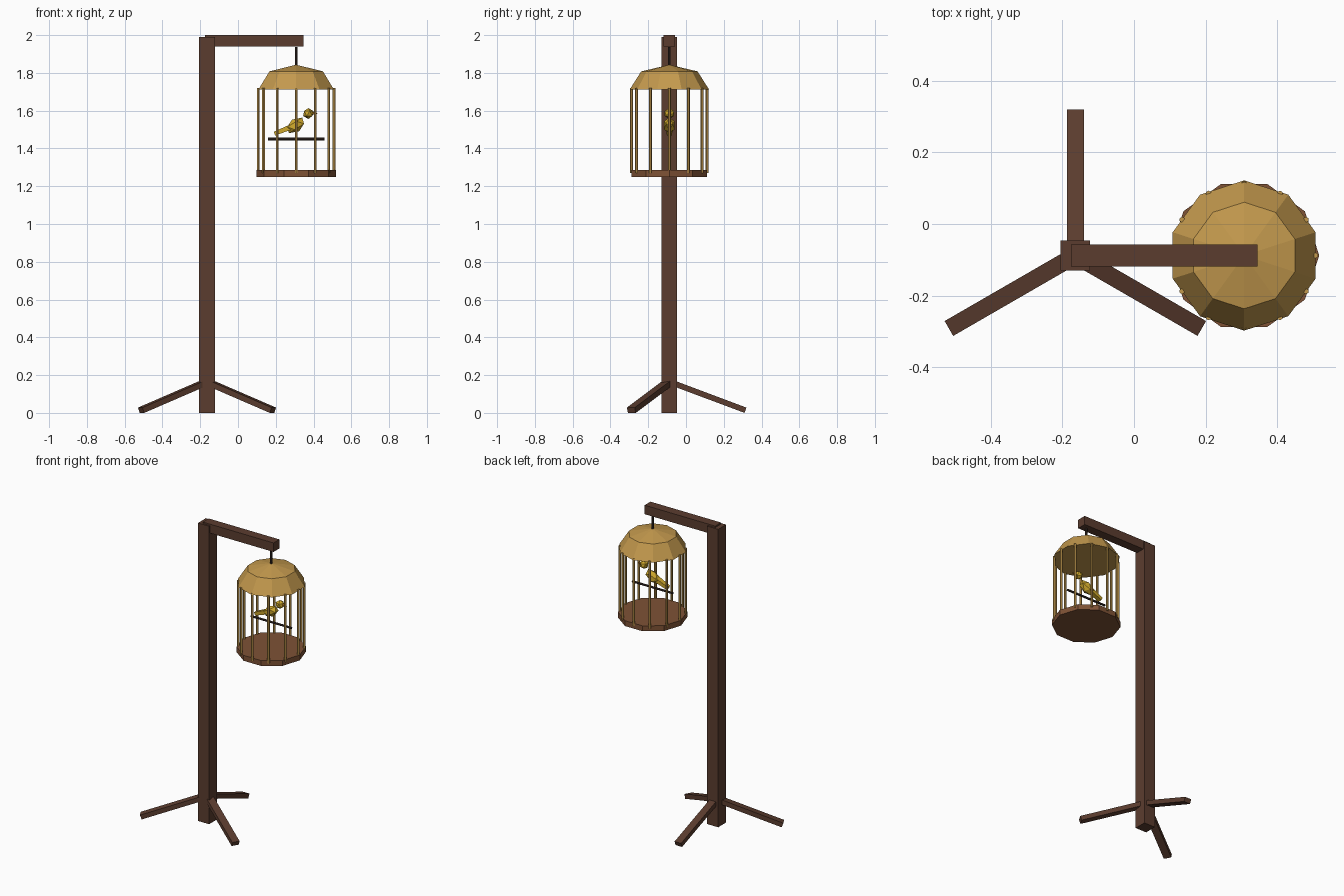
import bpy, bmesh
from math import radians, cos, sin, pi
from mathutils import Matrix, Vector

cube = bpy.data.objects.get("Cube")
if cube:
    bpy.data.objects.remove(cube, do_unlink=True)


def material(name, rgb):
    m = bpy.data.materials.new(name)
    m.use_nodes = True
    m.diffuse_color = (*rgb, 1)
    m.node_tree.nodes["Principled BSDF"].inputs["Base Color"].default_value = (*rgb, 1)
    return m


dark_wood = material("dark wood", (0.105, 0.046, 0.028))
warm_wood = material("warm wood", (0.21, 0.085, 0.036))
brass = material("brass", (0.55, 0.32, 0.075))
iron = material("dark iron", (0.04, 0.025, 0.02))
yellow = material("bird yellow", (0.62, 0.39, 0.025))
orange = material("beak orange", (0.55, 0.22, 0.02))


def finish(name, bm, mat):
    bmesh.ops.recalc_face_normals(bm, faces=bm.faces)
    me = bpy.data.meshes.new(name)
    bm.to_mesh(me)
    bm.free()
    me.materials.append(mat)
    ob = bpy.data.objects.new(name, me)
    bpy.context.collection.objects.link(ob)
    return ob


def box(name, size, matrix, mat, taper=1.0):
    """Box whose -x end can be widened or narrowed."""
    bm = bmesh.new()
    bmesh.ops.create_cube(bm, size=1)
    for v in bm.verts:
        if v.co.x < 0:
            v.co.yz *= taper
    bmesh.ops.transform(bm, matrix=matrix @ Matrix.Diagonal((*size, 1)), verts=bm.verts)
    return finish(name, bm, mat)


def rod(name, start, end, r1, mat, sides=8, r2=None):
    """Cylinder or cone between two points."""
    a, b = Vector(start), Vector(end)
    turn = (b - a).to_track_quat('Z', 'Y').to_matrix().to_4x4()
    bm = bmesh.new()
    bmesh.ops.create_cone(bm, cap_ends=True, segments=sides, radius1=r1,
                          radius2=r1 if r2 is None else r2, depth=(b - a).length,
                          matrix=Matrix.Translation((a + b) / 2) @ turn)
    return finish(name, bm, mat)


def ball(name, centre, scale, tilt, mat):
    bm = bmesh.new()
    bmesh.ops.create_icosphere(bm, subdivisions=1, radius=1)
    bmesh.ops.transform(bm, verts=bm.verts, matrix=Matrix.Translation(centre)
                        @ Matrix.Rotation(radians(-tilt), 4, 'Y')
                        @ Matrix.Diagonal((*scale, 1)))
    return finish(name, bm, mat)


def lathe(name, profile, sides, phase, centre, mat):
    """Closed solid from (radius, height) rings; zero radius makes a point."""
    bm = bmesh.new()
    rings = []
    for r, z in profile:
        n = sides if r else 1
        rings.append([bm.verts.new((centre[0] + r * cos(phase + 2 * pi * i / sides),
                                    centre[1] + r * sin(phase + 2 * pi * i / sides), z))
                      for i in range(n)])
    for low, high in zip(rings, rings[1:]):
        for i in range(sides):
            j = (i + 1) % sides
            top = [high[j], high[i]] if len(high) > 1 else high
            bm.faces.new([low[i], low[j]] + top)
    for ring in (rings[0], rings[-1]):
        if len(ring) > 1:
            bm.faces.new(ring)
    return finish(name, bm, mat)


PX, PY = -0.164, -0.088     # post axis
CX = 0.308                  # cage axis, same y as the post
T = Matrix.Translation

# Stand: post, arm and three splayed legs
box("post", (0.083, 0.083, 1.99), T((PX, PY, 0.995)), dark_wood)
box("arm", (0.522, 0.062, 0.06), T((0.085, PY, 1.97)), dark_wood)
reach, drop = 0.403, 0.151
slope = Vector((reach, 0, -drop))
for name, angle in (("back_leg", 90), ("right_leg", 210), ("left_leg", 330)):
    place = (T((PX, PY, 0)) @ Matrix.Rotation(radians(angle), 4, 'Z')
             @ T((reach / 2, 0, 0.014 + drop / 2))
             @ Matrix.Rotation(slope.angle(Vector((1, 0, 0))), 4, 'Y'))
    box(name, (slope.length, 0.048, 0.03), place, dark_wood)

# Cage: hanger, dome, floor, bars and perch
rod("hanger", (CX, PY, 1.83), (CX, PY, 1.938), 0.007, iron)
lathe("cage_dome", [(0.21, 1.712), (0.149, 1.808), (0, 1.843)], 10, radians(18),
      (CX, PY), brass)
lathe("cage_floor", [(0.21, 1.25), (0.21, 1.286)], 10, 0, (CX, PY), warm_wood)
for i in range(12):
    a = 2 * pi * i / 12
    x, y = CX + 0.2 * cos(a), PY + 0.2 * sin(a)
    rod(f"cage_bar_{i + 1}", (x, y, 1.27), (x, y, 1.72), 0.008, brass, 6)
rod("perch", (CX - 0.15, PY, 1.45), (CX + 0.15, PY, 1.45), 0.007, iron)

# Bird facing +x
ball("bird_body", (0.305, PY, 1.522), (0.058, 0.033, 0.036), 32, yellow)
ball("bird_head", (0.372, PY, 1.585), (0.03, 0.029, 0.029), 0, yellow)
rod("bird_beak", (0.393, PY, 1.587), (0.424, PY, 1.585), 0.01, orange, 6, 0)
box("bird_tail", (0.095, 0.035, 0.028),
    T((0.237, PY, 1.496)) @ Matrix.Rotation(radians(-22), 4, 'Y'), yellow, 0.75)
